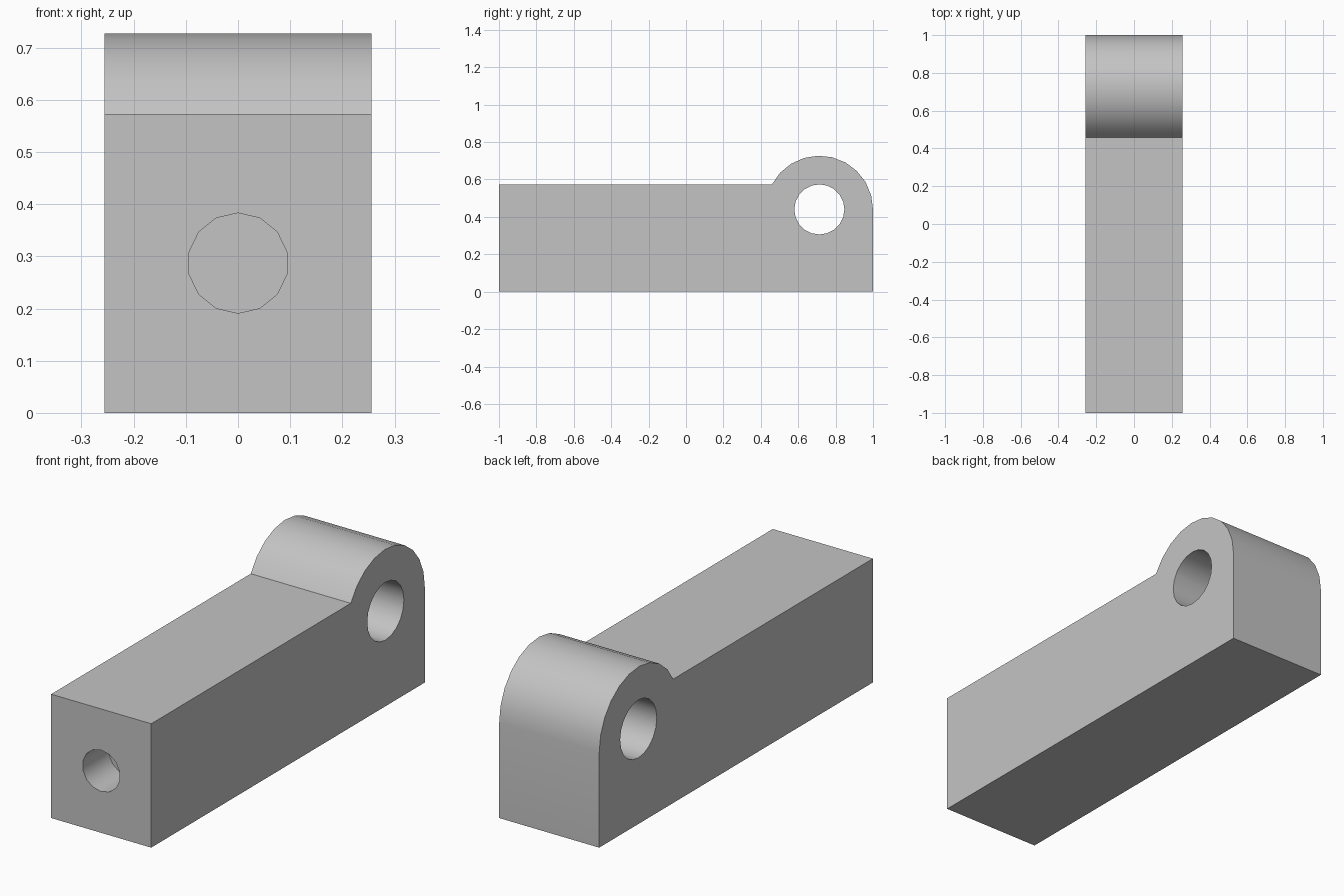
import bpy, bmesh
from math import sin, cos, pi, asin, radians

cube = bpy.data.objects.get("Cube")
if cube:
    bpy.data.objects.remove(cube, do_unlink=True)

HALF_W = 0.256                 # half width along x
BAR_TOP = 0.573                # height of the straight bar
PIVOT_Y, PIVOT_Z = 0.713, 0.44
EYE_R, BORE_R = 0.287, 0.134
SOCKET_R, SOCKET_Z, SOCKET_DEPTH = 0.096, 0.287, 0.19

grey = bpy.data.materials.new("light_grey")
grey.use_nodes = True
colour = (0.55, 0.55, 0.55, 1)
grey.diffuse_color = colour
grey.node_tree.nodes["Principled BSDF"].inputs["Base Color"].default_value = colour


def add_object(name, bm):
    bmesh.ops.recalc_face_normals(bm, faces=bm.faces)
    mesh = bpy.data.meshes.new(name)
    bm.to_mesh(mesh)
    bm.free()
    mesh.materials.append(grey)
    obj = bpy.data.objects.new(name, mesh)
    bpy.context.collection.objects.link(obj)
    return obj


def cut_hole(body, name, radius, length, sides, location, rotation):
    """Subtract a round hole from the body and drop the cutter."""
    bm = bmesh.new()
    bmesh.ops.create_cone(bm, cap_ends=True, segments=sides,
                          radius1=radius, radius2=radius, depth=length)
    cutter = add_object(name, bm)
    cutter.location, cutter.rotation_euler = location, rotation
    cutter.hide_render = True
    mod = body.modifiers.new(name, 'BOOLEAN')
    mod.operation, mod.solver, mod.object = 'DIFFERENCE', 'EXACT', cutter
    bpy.context.view_layer.update()
    bpy.ops.object.modifier_apply(modifier=mod.name)
    bpy.data.objects.remove(cutter, do_unlink=True)


# Side profile: straight bar with a rounded eye rising at the back
end = pi - asin((BAR_TOP - PIVOT_Z) / EYE_R)
STEPS = 10
profile = [(-1, 0), (1, 0)]
for i in range(STEPS + 1):
    a = end * i / STEPS
    profile.append((PIVOT_Y + EYE_R * cos(a), PIVOT_Z + EYE_R * sin(a)))
profile.append((-1, BAR_TOP))

# Extrude the profile across the width
bm = bmesh.new()
face = bm.faces.new([bm.verts.new((-HALF_W, y, z)) for y, z in profile])
side = bmesh.ops.extrude_face_region(bm, geom=[face])
bmesh.ops.translate(bm, vec=(2 * HALF_W, 0, 0),
                    verts=[v for v in side["geom"] if isinstance(v, bmesh.types.BMVert)])
body = add_object("hinge_arm", bm)

bpy.ops.object.select_all(action='DESELECT')
body.select_set(True)
bpy.context.view_layer.objects.active = body

# Cross bore through the eye, and blind socket in the front end
cut_hole(body, "pivot_bore", BORE_R, 4 * HALF_W, 20,
         (0, PIVOT_Y, PIVOT_Z), (0, pi / 2, 0))
cut_hole(body, "front_socket", SOCKET_R, 2 * SOCKET_DEPTH, 14,
         (0, -1, SOCKET_Z), (pi / 2, 0, 0))

bpy.ops.object.shade_smooth_by_angle(angle=radians(30))
